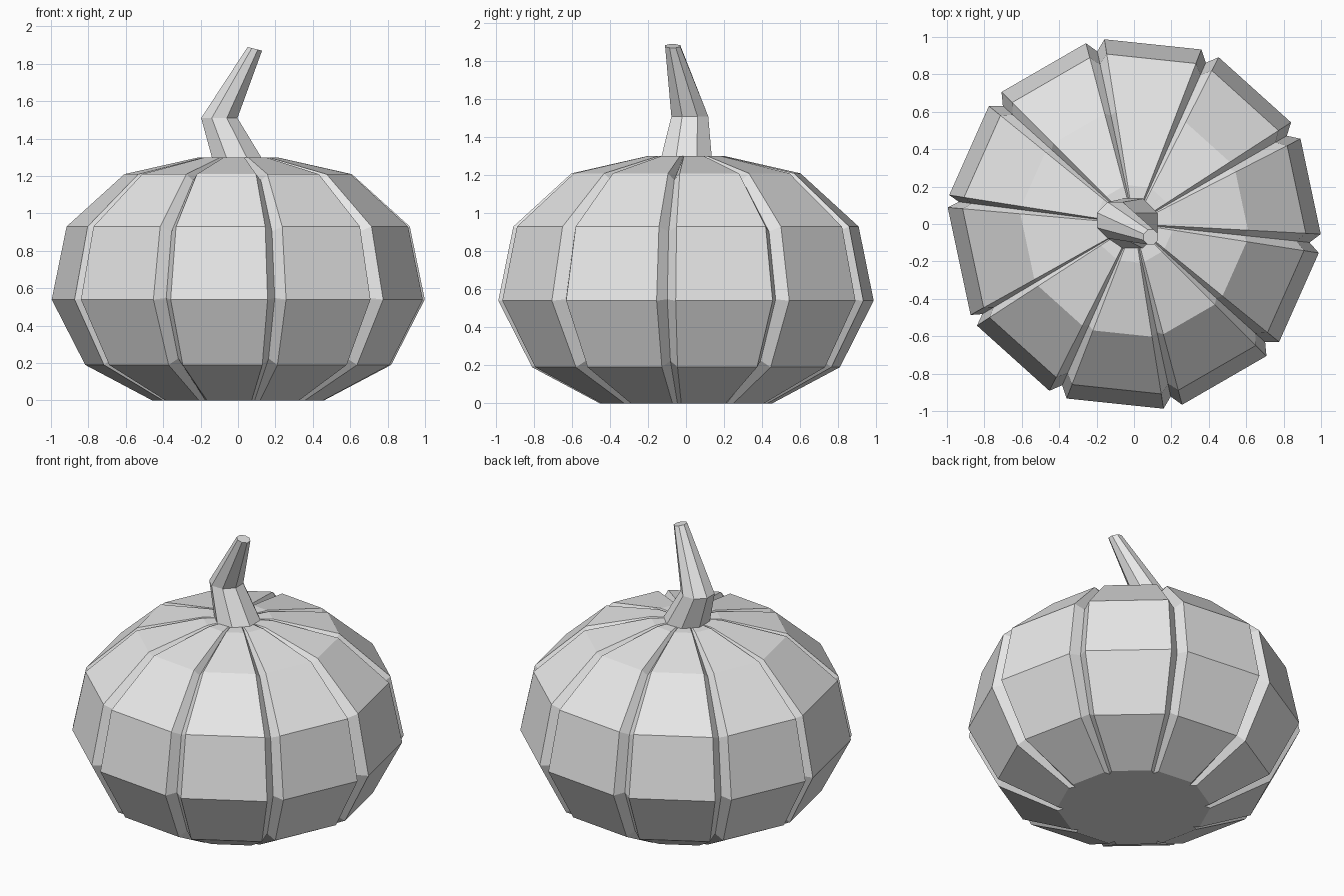
import bpy, bmesh
from math import sin, cos, radians
from mathutils import Vector, Matrix

cube = bpy.data.objects.get("Cube")
if cube:
    bpy.data.objects.remove(cube)

grey = bpy.data.materials.new("plain_grey")
grey.use_nodes = True
grey.diffuse_color = (0.8, 0.8, 0.8, 1)
grey.node_tree.nodes["Principled BSDF"].inputs["Base Color"].default_value = grey.diffuse_color


def polar(r, angle, z):
    return Vector((r * cos(radians(angle)), r * sin(radians(angle)), z))


def loft(name, rings):
    """Join closed rings of points with quads and cap both ends."""
    bm = bmesh.new()
    rows = [[bm.verts.new(p) for p in ring] for ring in rings]
    n = len(rows[0])
    for low, high in zip(rows, rows[1:]):
        for i in range(n):
            j = (i + 1) % n
            bm.faces.new((low[i], low[j], high[j], high[i]))
    bm.faces.new(rows[0][::-1])
    bm.faces.new(rows[-1])
    bmesh.ops.recalc_face_normals(bm, faces=bm.faces)
    mesh = bpy.data.meshes.new(name)
    bm.to_mesh(mesh)
    bm.free()
    mesh.materials.append(grey)
    obj = bpy.data.objects.new(name, mesh)
    bpy.context.collection.objects.link(obj)
    return obj


# Ribbed body: ten flat panels separated by V grooves
PANELS = 10
STEP = 360 / PANELS
WIDE = 5  # one panel is slightly wider than the rest
profile = [(0.46, 0), (0.82, 0.19), (1.0, 0.54), (0.92, 0.93),
           (0.61, 1.21), (0.21, 1.3), (0.12, 1.3)]


def body_ring(k):
    r, z = profile[k]
    before = Vector(profile[max(k - 1, 0)])
    after = Vector(profile[min(k + 1, len(profile) - 1)])
    along = (after - before).normalized()
    depth = 0.012 + 0.045 * r
    inward = Vector((-along.y, along.x)) * depth
    if k == 0:
        inward = Vector((-depth, 0))
    elif k == len(profile) - 1:
        inward = Vector((0, 0))
    ring = []
    for i in range(PANELS):
        centre = 12 + i * STEP
        half = 17.1 if i == WIDE else 15.1
        ring += [polar(r, centre - half, z), polar(r, centre + half, z)]
        groove = centre + STEP / 2
        if i == WIDE:
            groove += 0.7
        elif i == WIDE - 1:
            groove -= 1.2
        ring.append(polar(r + inward.x, groove, z + inward.y))
    return ring


loft("body", [body_ring(k) for k in range(len(profile))])

# Bent, tapering stem with a tilted tip
SIDES = 8
stem_path = [((0.01, 0, 1.26), 0.15, 0), ((-0.1, 0.02, 1.51), 0.105, 0),
             ((0.09, -0.07, 1.88), 0.043, 14)]


def stem_ring(centre, radius, tilt):
    turn = Matrix.Rotation(radians(tilt), 3, "Y")
    return [Vector(centre) + turn @ polar(radius, 360 * (i + 0.5) / SIDES, 0)
            for i in range(SIDES)]


loft("stem", [stem_ring(*s) for s in stem_path])
